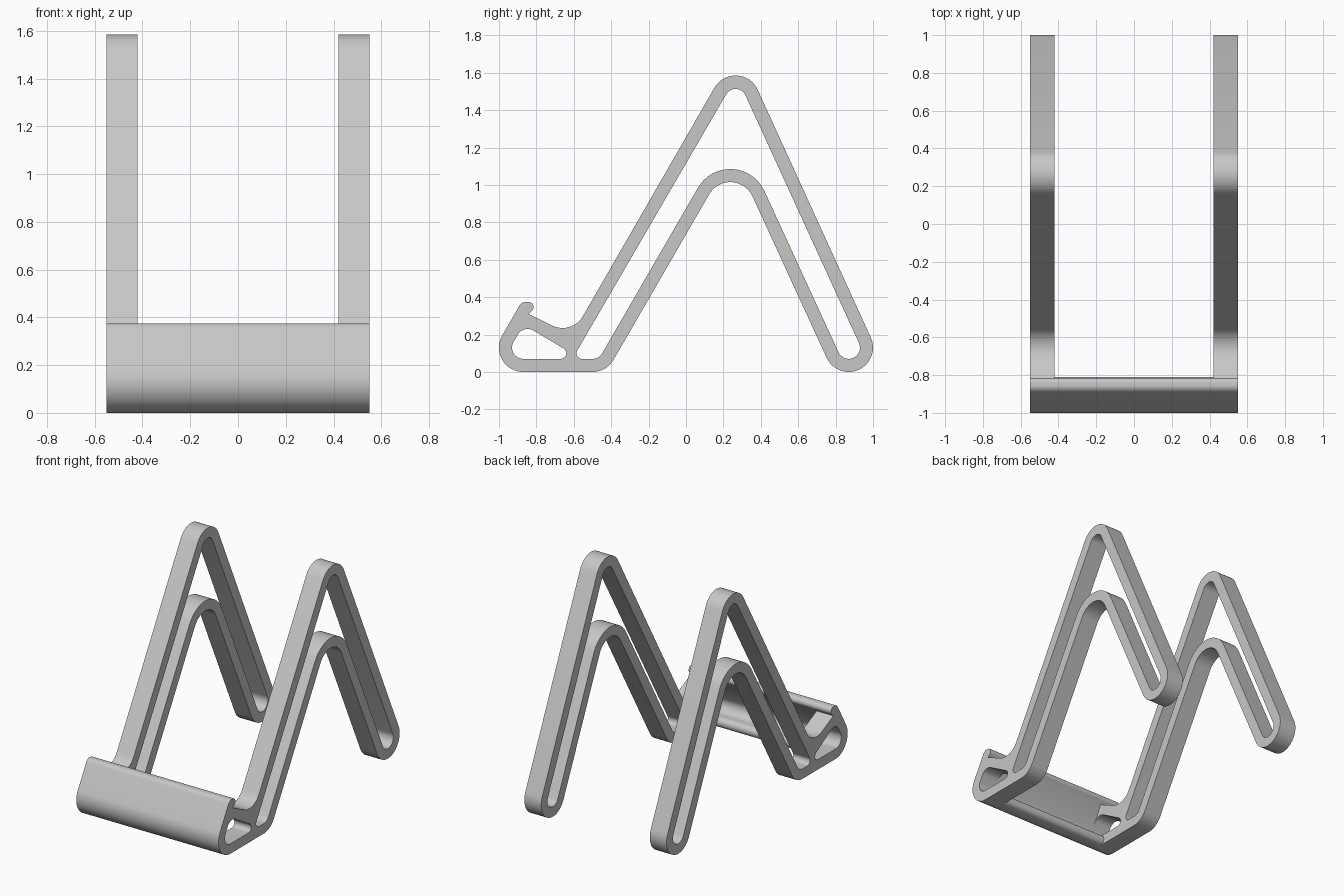
import bpy, bmesh
from math import radians, cos, sin

cube = bpy.data.objects.get("Cube")
if cube:
    bpy.data.objects.remove(cube, do_unlink=True)

grey = bpy.data.materials.new("light grey")
grey.use_nodes = True
grey.diffuse_color = (0.57, 0.57, 0.57, 1)
grey.node_tree.nodes["Principled BSDF"].inputs["Base Color"].default_value = (0.57, 0.57, 0.57, 1)


def outline(arcs, steps=16):
    """Join arcs (y, z, radius, start, end) with straight lines; zero radius is a corner."""
    pts = []
    for y, z, r, a, b in arcs:
        n = steps if r else 0
        for i in range(n + 1):
            t = radians(a + (b - a) * i / max(n, 1))
            pts.append((y + r * cos(t), z + r * sin(t)))
    return pts


def extrude_profile(name, loops, x, width):
    """Extrude a side profile with holes along x."""
    curve = bpy.data.curves.new(name + "_profile", 'CURVE')
    curve.dimensions = '2D'
    curve.fill_mode = 'BOTH'
    curve.extrude = width / 2
    for loop in loops:
        pts = outline(loop)
        spline = curve.splines.new('POLY')
        spline.points.add(len(pts) - 1)
        for p, (y, z) in zip(spline.points, pts):
            p.co = (y, z, 0, 1)
        spline.use_cyclic_u = True
    helper = bpy.data.objects.new(name + "_helper", curve)
    bpy.context.collection.objects.link(helper)
    bpy.context.view_layer.update()
    deps = bpy.context.evaluated_depsgraph_get()
    mesh = bpy.data.meshes.new_from_object(helper.evaluated_get(deps))
    bpy.data.objects.remove(helper, do_unlink=True)

    # Weld the caps to the walls and stand the profile upright
    bm = bmesh.new()
    bm.from_mesh(mesh)
    for v in bm.verts:
        y, z, depth = v.co
        v.co = (x + depth, y, z)
    bmesh.ops.remove_doubles(bm, verts=bm.verts, dist=0.0001)
    bmesh.ops.recalc_face_normals(bm, faces=bm.faces)
    bm.to_mesh(mesh)
    bm.free()

    mesh.name = name
    mesh.materials.clear()
    mesh.materials.append(grey)
    obj = bpy.data.objects.new(name, mesh)
    bpy.context.collection.objects.link(obj)
    bpy.ops.object.select_all(action='DESELECT')
    obj.select_set(True)
    bpy.context.view_layer.objects.active = obj
    bpy.ops.object.shade_smooth_by_angle(angle=radians(35))
    return obj


# Shared lip at the front and rounded front corner
lip = [(-.8555, .335, .04, 150, 90), (-.842, .347, .027, 90, -40), (-.842, .31, 0, 0, 0)]
front_corner = (-.87, .13, .13, 270, 150)

# Side frame: cradle, tall apex, rear foot, lower arch, base
frame = lip + [
    (-.66, .36, .125, 240, 330),
    (.265, 1.455, .13, 150, 25),
    (.87, .13, .13, 25, -155),
    (.237, .885, .13, 25, 150),
    (-.5, .13, .13, -30, -90),
    front_corner,
]
leg_slot = [
    (.265, 1.455, .058, 150, 25),
    (.87, .13, .06, 25, -155),
    (.237, .885, .2, 25, 150),
    (-.5, .13, .06, -30, -90),
    (-.555, .1, .03, 270, 150),
]
toe_hole = [
    (-.87, .13, .06, 270, 150),
    (-.847, .17, .06, 150, 60),
    (-.67, .1, .03, 60, -90),
]
for side, sign in (("left", 1), ("right", -1)):
    extrude_profile(side + "_frame", [frame, leg_slot, toe_hole], sign * .485, .13)

# Front plate joining the two frames
plate = lip + [(-.87, .13, .06, 150, 270), (-.845, .035, .035, 90, -90), front_corner]
extrude_profile("front_plate", [plate], 0, .84)
